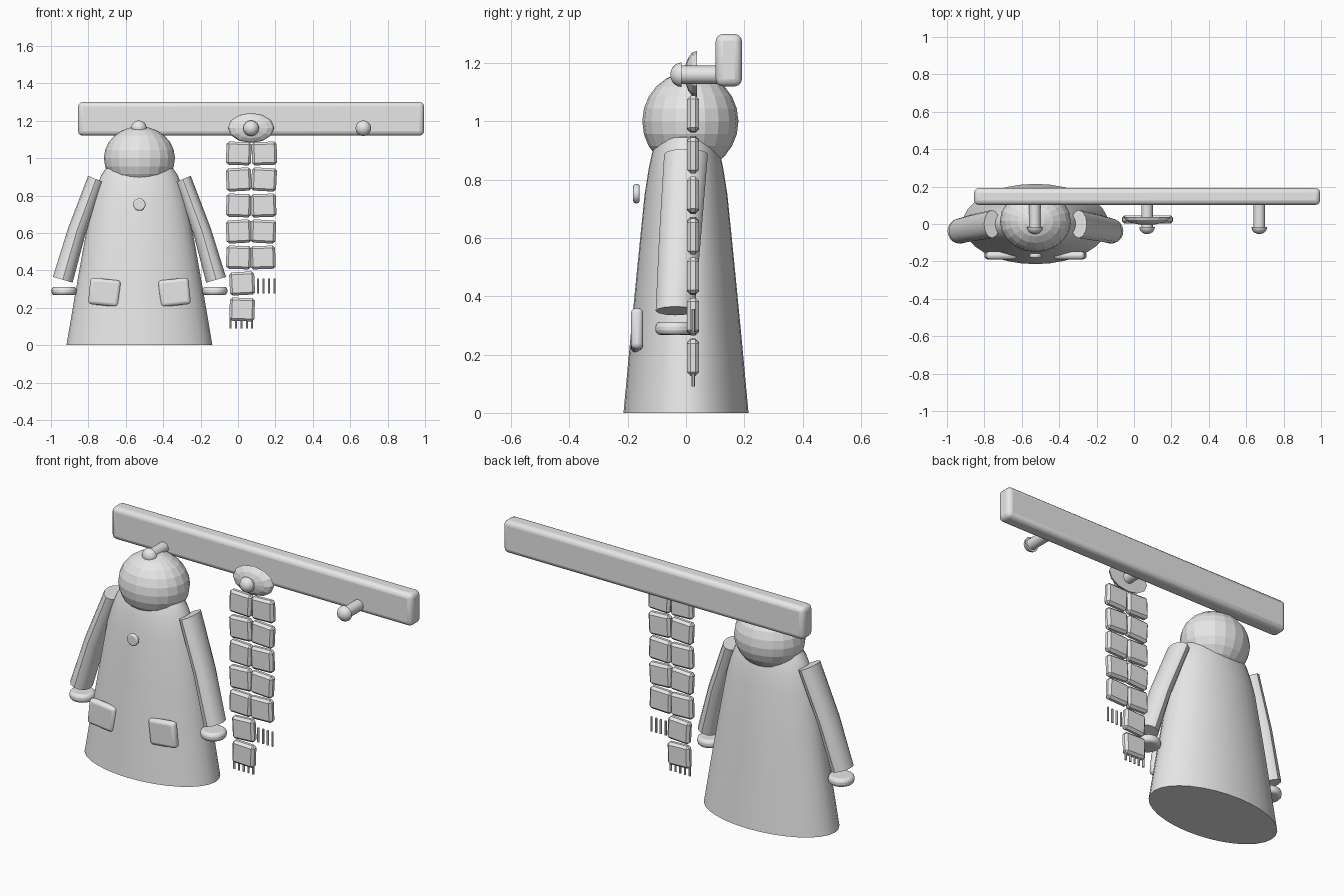
import bpy, bmesh
from math import cos, sin, pi, radians
from mathutils import Matrix

cube = bpy.data.objects.get("Cube")
if cube:
    bpy.data.objects.remove(cube, do_unlink=True)

GREY = (0.8, 0.8, 0.8, 1)
mat = bpy.data.materials.new("plain grey")
mat.use_nodes = True
mat.diffuse_color = GREY
mat.node_tree.nodes["Principled BSDF"].inputs["Base Color"].default_value = GREY


def finish(name, bm, smooth=30, bevel=0, segments=3):
    """Turn a bmesh into a named, shaded object, with optional rounded edges."""
    bmesh.ops.recalc_face_normals(bm, faces=bm.faces)
    mesh = bpy.data.meshes.new(name)
    bm.to_mesh(mesh)
    bm.free()
    mesh.materials.append(mat)
    ob = bpy.data.objects.new(name, mesh)
    bpy.context.collection.objects.link(ob)
    if bevel:
        mod = ob.modifiers.new("rounded edges", "BEVEL")
        mod.width, mod.segments = bevel, segments
        mod.limit_method, mod.angle_limit = "ANGLE", radians(40)
    if smooth:
        bpy.ops.object.select_all(action="DESELECT")
        ob.select_set(True)
        bpy.context.view_layer.objects.active = ob
        bpy.ops.object.shade_smooth_by_angle(angle=radians(smooth))
    return ob


def box(name, at, size, bevel, segments=3, roll=0, smooth=30):
    bm = bmesh.new()
    m = Matrix.Translation(at) @ Matrix.Rotation(radians(roll), 4, "Y") @ Matrix.Diagonal((*size, 1))
    bmesh.ops.create_cube(bm, size=1, matrix=m)
    return finish(name, bm, smooth, bevel, segments)


def rod(name, at, radius, length, axis="Y", sides=12, bevel=0):
    bm = bmesh.new()
    m = Matrix.Translation(at)
    if axis == "Y":
        m = m @ Matrix.Rotation(pi / 2, 4, "X")
    bmesh.ops.create_cone(bm, cap_ends=True, segments=sides, radius1=radius,
                          radius2=radius, depth=length, matrix=m)
    return finish(name, bm, 35, bevel)


def ball(name, at, radii, u, v, axis="Z", cut_back=False, smooth=0):
    bm = bmesh.new()
    bmesh.ops.create_uvsphere(bm, u_segments=u, v_segments=v, radius=1)
    if axis == "Y":
        bm.transform(Matrix.Rotation(pi / 2, 4, "X"))
    if cut_back:
        geom = bm.verts[:] + bm.edges[:] + bm.faces[:]
        bmesh.ops.bisect_plane(bm, geom=geom, plane_co=(0, 0, 0), plane_no=(0, 1, 0),
                               dist=0.001, clear_outer=True)
        rim = [e for e in bm.edges if e.is_boundary]
        bmesh.ops.contextual_create(bm, geom=rim)
    bm.transform(Matrix.Translation(at) @ Matrix.Diagonal((*radii, 1)))
    return finish(name, bm, smooth)


def loft(name, rings, sides, smooth=35):
    """Skin elliptical rings given as (x, y, z, radius x, radius y, tilt)."""
    bm = bmesh.new()
    loops = []
    for x, y, z, rx, ry, tilt in rings:
        angles = [2 * pi * i / sides for i in range(sides)]
        loops.append([bm.verts.new((x + rx * cos(a) * cos(tilt), y + ry * sin(a),
                                    z + rx * cos(a) * sin(tilt))) for a in angles])
    for lo, hi in zip(loops, loops[1:]):
        for i in range(sides):
            j = (i + 1) % sides
            bm.faces.new((lo[i], lo[j], hi[j], hi[i]))
    bm.faces.new(loops[0])
    bm.faces.new(loops[-1])
    return finish(name, bm, smooth)


# Wall rail and its three pegs
box("rail", (0.07, 0.147, 1.21), (1.85, 0.09, 0.18), 0.025)
for label, x in (("right", -0.53), ("middle", 0.07), ("left", 0.67)):
    rod(label + "_peg", (x, 0.045, 1.16), 0.031, 0.13)
    ball(label + "_peg_knob", (x, -0.016, 1.16), (0.042, 0.038, 0.042), 16, 10, "Y", True, 40)

# Coat body and hood
CX = -0.527
profile = [(0, 0.39), (0.25, 0.348), (0.5, 0.304), (0.75, 0.258),
           (0.84, 0.232), (0.91, 0.204), (0.945, 0.18), (0.96, 0.13)]
loft("coat_body", [(CX, 0, z, r, r * 0.55, 0) for z, r in profile], 32)
ball("hood", (CX, 0.015, 1.0), (0.19, 0.165, 0.17), 20, 12)
rod("coat_button", (CX, -0.17, 0.752), 0.033, 0.022, sides=16, bevel=0.008)

# Sleeves, cuffs and pockets on both sides
for label, s in (("right", -1), ("left", 1)):
    loft(label + "_sleeve", [
        (CX + s * 0.41, -0.037, 0.35, 0.055, 0.067, s * 0.28),
        (CX + s * 0.335, -0.02, 0.61, 0.049, 0.072, s * 0.34),
        (CX + s * 0.232, 0, 0.888, 0.046, 0.075, s * 0.39)], 12)
    rod(label + "_cuff", (CX + s * 0.403, -0.038, 0.29), 0.067, 0.045, "Z", 20, 0.017)
    box(label + "_pocket", (CX + s * 0.187, -0.168, 0.283), (0.163, 0.042, 0.142), 0.018,
        roll=-s * 6)

# Scarf loop over the middle peg
ball("scarf_loop", (0.07, 0.037, 1.162), (0.125, 0.042, 0.08), 12, 8, "Y", True)

# Scarf panels: a long column beside a shorter one
ROW = 0.139
for label, x, rows, lean in (("long", 0.004, 7, 1), ("short", 0.141, 5, -1)):
    for i in range(rows):
        drift = 0.018 if i > 4 else -0.002 * i * (lean < 0)
        box(f"scarf_{label}_panel_{i + 1}", (x + drift, 0.024, 1.025 - ROW * i),
            (0.134, 0.042, 0.124), 0.013, 1, roll=(2, -3)[i % 2] * lean, smooth=0)

# Fringe strands at both scarf ends
for label, x, z in (("long", 0.018, 0.13), ("short", 0.137, 0.317)):
    for i in range(5):
        rod(f"scarf_{label}_fringe_{i + 1}", (x + (i - 2) * 0.029, 0.025, z), 0.006, 0.08, "Z", 6)
